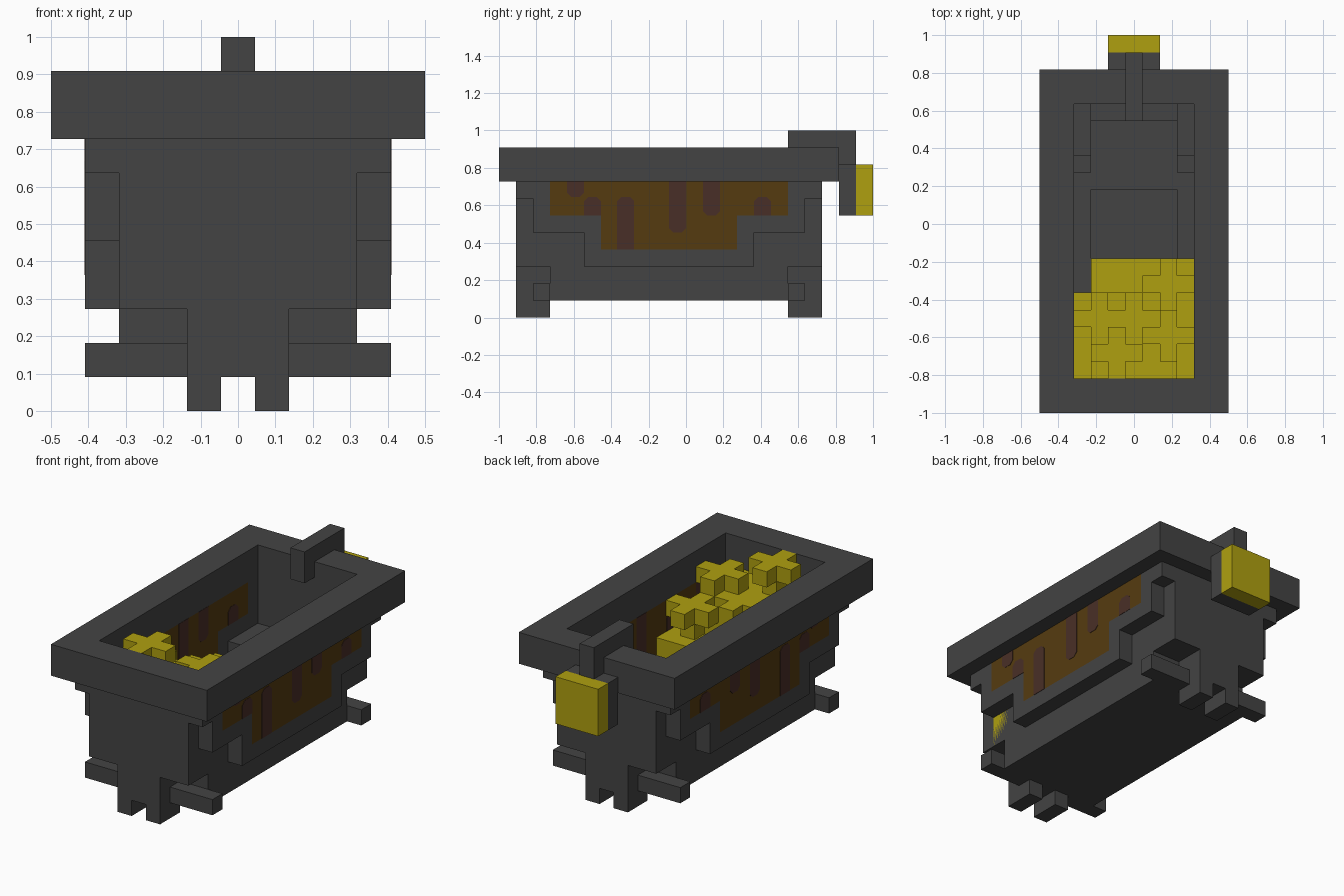
import bpy, bmesh

if "Cube" in bpy.data.objects:
    bpy.data.objects.remove(bpy.data.objects["Cube"], do_unlink=True)

U = 1 / 11  # one block of the design grid


def material(name, r, g, b):
    m = bpy.data.materials.new(name)
    m.use_nodes = True
    m.diffuse_color = (r, g, b, 1)
    bsdf = m.node_tree.nodes["Principled BSDF"]
    bsdf.inputs["Base Color"].default_value = (r, g, b, 1)
    bsdf.inputs["Roughness"].default_value = 0.9
    return m


GREY = material("dark iron grey", 0.057, 0.057, 0.057)
GOLD = material("gold yellow", 0.43, 0.35, 0.005)
BROWN = material("rust brown", 0.091, 0.044, 0.005)
DRIP = material("dark drip brown", 0.066, 0.028, 0.020)


def finish(name, bm, mat):
    bmesh.ops.recalc_face_normals(bm, faces=bm.faces)
    bmesh.ops.scale(bm, vec=(U, U, U), verts=bm.verts)
    me = bpy.data.meshes.new(name)
    bm.to_mesh(me)
    bm.free()
    me.materials.append(mat)
    ob = bpy.data.objects.new(name, me)
    bpy.context.collection.objects.link(ob)
    return ob


def blocks(name, mat, boxes):
    """One object from boxes given as (x0, x1, y0, y1, z0, z1) in grid units."""
    bm = bmesh.new()
    for x0, x1, y0, y1, z0, z1 in boxes:
        vs = bmesh.ops.create_cube(bm, size=1)["verts"]
        for v in vs:
            v.co.x = x0 if v.co.x < 0 else x1
            v.co.y = y0 if v.co.y < 0 else y1
            v.co.z = z0 if v.co.z < 0 else z1
    return finish(name, bm, mat)


def both_sides(boxes):
    return boxes + [(-b[1], -b[0], *b[2:]) for b in boxes]


def both_ends(boxes):
    # the tub is symmetric about y = -1
    return boxes + [(b[0], b[1], -2 - b[3], -2 - b[2], b[4], b[5]) for b in boxes]


# Rim around the opening
blocks("rim", GREY, both_ends([(-5.5, 5.5, -11, -9, 8, 10)])
       + both_sides([(3.5, 5.5, -9, 7, 8, 10)]))

# End walls with inner ledge
blocks("end_walls", GREY, both_ends([(-3.5, 3.5, -10, -9, 3, 8),
                                     (-3.5, 3.5, -9, -8, 3, 4)]))

# Lower tub: floor, raised floor, stepped inner side walls
blocks("tub_floor", GREY, [(-3.5, 3.5, -8, 6, 1, 2), (-2.5, 2.5, 2, 6, 2, 3)]
       + both_ends([(-3.5, 3.5, -8, -7, 1, 3)]))
blocks("tub_side_walls", GREY, both_sides([(2.5, 3.5, -8, 6, 1, 3)]
       + both_ends([(2.5, 3.5, -9, -6, 3, 5), (2.5, 3.5, -6, -5, 3, 4)])))

# Stepped outer frame around the side panels
blocks("side_frames", GREY, both_sides([(3.5, 4.5, -6, 4, 3, 4)] + both_ends([
    (3.5, 4.5, -10, -8, 7, 8), (3.5, 4.5, -9, -8, 5, 7),
    (3.5, 4.5, -8, -5, 5, 6), (3.5, 4.5, -6, -5, 4, 5)])))

# Side panels
blocks("side_panels", BROWN, both_sides([(3.5, 4.5, -8, 6, 6, 8),
                                         (3.5, 4.5, -5, 3, 4, 6)]))

# Drips: (start y, bottom z, top z, round bottom, round top)
DRIPS = [(-7, 7.1, 8, 1, 0), (-6, 6, 7.1, 0, 1), (-4.05, 4, 7.1, 0, 1),
         (-1, 5, 8, 1, 0), (1, 6, 8, 1, 0), (4, 6, 7.1, 0, 1)]
bm = bmesh.new()
for side in (-1, 1):
    for y, zb, zt, rb, rt in DRIPS:
        c = 0.25
        outline = ([(y, zb + c), (y + c, zb), (y + 1 - c, zb), (y + 1, zb + c)]
                   if rb else [(y, zb), (y + 1, zb)])
        outline += ([(y + 1, zt - c), (y + 1 - c, zt), (y + c, zt), (y, zt - c)]
                    if rt else [(y + 1, zt), (y, zt)])
        face = bm.faces.new([bm.verts.new((side * 3.48, p, q)) for p, q in outline])
        ext = bmesh.ops.extrude_face_region(bm, geom=[face], use_keep_orig=True)
        for v in ext["geom"]:
            if isinstance(v, bmesh.types.BMVert):
                v.co.x = side * 4.52
finish("panel_drips", bm, DRIP)

# Feet, their plates and the axle stubs
blocks("foot_plates", GREY, both_ends([(-1.5, 1.5, -10, -8, 1, 3)]))
blocks("feet", GREY, both_sides(both_ends([(0.5, 1.5, -10, -8, 0, 1)])))
blocks("axle_stubs", GREY, both_sides(both_ends([(1.5, 4.5, -9, -8, 1, 2)])))

# Hook over the back rim, with its hanging plate
blocks("back_hook", GREY, [(-0.5, 0.5, 6, 10, 10, 11), (-0.5, 0.5, 6, 7, 9, 10),
                           (-0.5, 0.5, 9, 10, 9, 10)])
blocks("hook_plate", GREY, [(-1.5, 1.5, 9, 10, 6, 9)])
blocks("gold_plate", GOLD, [(-1.5, 1.5, 10, 11, 6, 9)])

# Heap of gold with plus-shaped pieces on top
blocks("gold_heap", GOLD, [(-2.5, 3.5, -4, -2, 3, 6), (-3.5, 3.5, -9, -4, 3, 7),
                           (-2.5, 2.5, -9, -6, 7, 8)])
for i, (x, y, z) in enumerate([(-1, -7.5, 10), (2, -6.5, 9), (2, -3.5, 8),
                               (0, -5.5, 8), (-2, -5.5, 8)]):
    blocks(f"gold_cross_{i + 1}", GOLD, [
        (x - 1.5, x + 1.5, y - 0.5, y + 0.5, z - 1, z),
        (x - 0.5, x + 0.5, y - 1.5, y + 1.5, z - 1, z),
        (x - 0.5, x + 0.5, y - 0.5, y + 0.5, 5, z - 1)])
